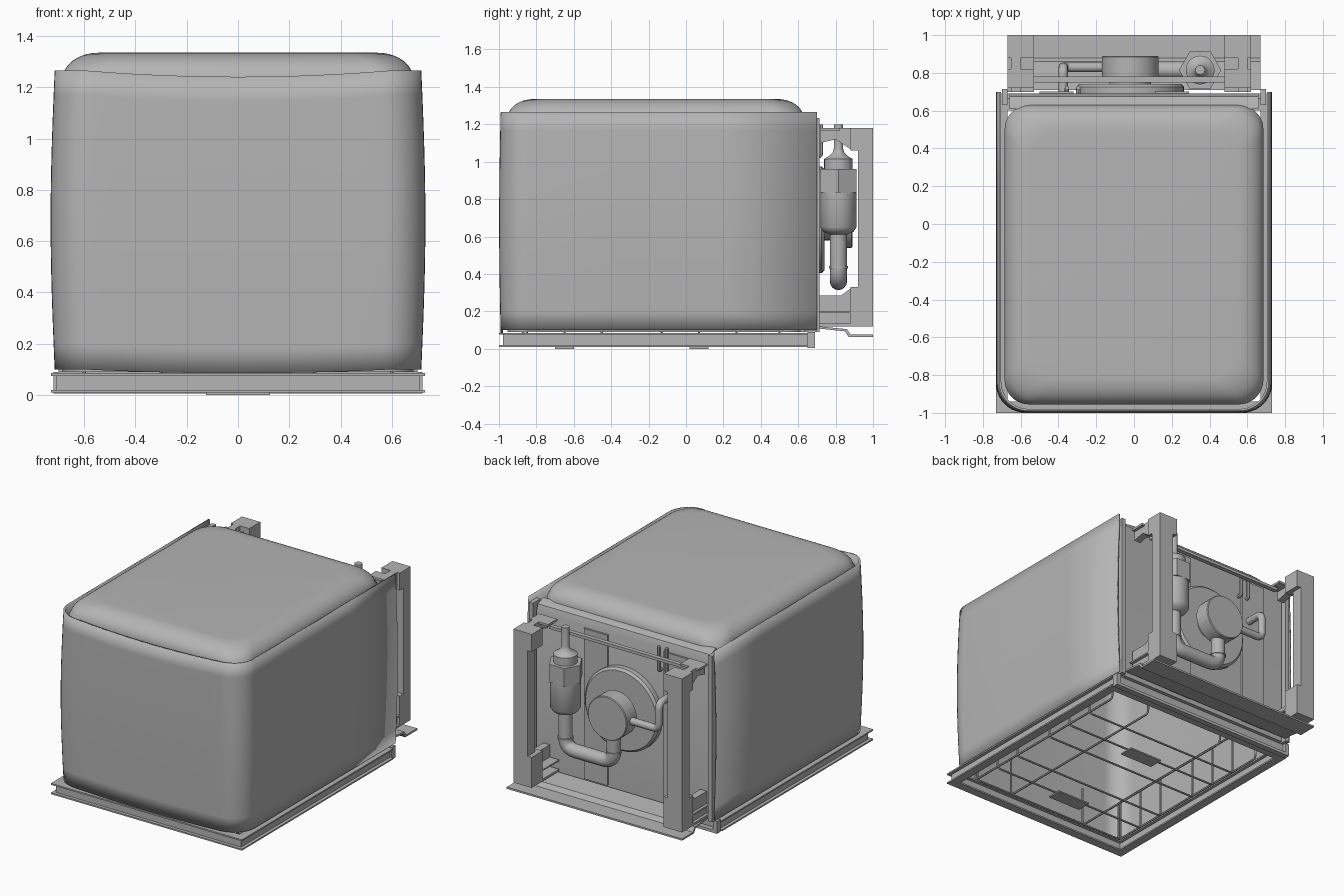
import bpy, bmesh, math
from mathutils import Vector, Matrix

if "Cube" in bpy.data.objects:
    bpy.data.objects.remove(bpy.data.objects["Cube"], do_unlink=True)

GREY = (0.46, 0.46, 0.46, 1)
metal = bpy.data.materials.new("grey_metal")
metal.use_nodes = True
metal.diffuse_color = GREY
metal.node_tree.nodes["Principled BSDF"].inputs["Base Color"].default_value = GREY


def finish(bm, name, angle=35):
    bmesh.ops.recalc_face_normals(bm, faces=bm.faces)
    me = bpy.data.meshes.new(name)
    bm.to_mesh(me)
    bm.free()
    me.shade_smooth()
    me.set_sharp_from_angle(angle=math.radians(angle))
    me.materials.append(metal)
    ob = bpy.data.objects.new(name, me)
    bpy.context.collection.objects.link(ob)
    return ob


def add_box(bm, x, y, z):
    size = (x[1] - x[0], y[1] - y[0], z[1] - z[0])
    mid = ((x[0] + x[1]) / 2, (y[0] + y[1]) / 2, (z[0] + z[1]) / 2)
    bmesh.ops.create_cube(bm, size=1, matrix=Matrix.Translation(mid) @ Matrix.Diagonal((*size, 1)))


def boxes(name, *specs):
    bm = bmesh.new()
    for spec in specs:
        add_box(bm, *spec)
    return finish(bm, name)


def loft(name, rings, closed=True, cap=False):
    bm = bmesh.new()
    rows = [[bm.verts.new(p) for p in ring] for ring in rings]
    n = len(rows[0])
    for a, b in zip(rows, rows[1:]):
        for i in range(n if closed else n - 1):
            j = (i + 1) % n
            bm.faces.new((a[i], a[j], b[j], b[i]))
    if cap:
        bm.faces.new(rows[-1])
    return finish(bm, name)


def prism(name, profile, x0, x1):
    """Extrude a y-z profile along x."""
    bm = bmesh.new()
    face = bm.faces.new([bm.verts.new((x0, y, z)) for y, z in profile])
    ext = bmesh.ops.extrude_face_region(bm, geom=[face])["geom"]
    bmesh.ops.translate(bm, vec=(x1 - x0, 0, 0), verts=[v for v in ext if isinstance(v, bmesh.types.BMVert)])
    return finish(bm, name)


def lathe(name, profile, origin, axis="Z", segs=32):
    """Turn a (radius, height) profile around an axis through origin."""
    rings = []
    for r, h in profile:
        ring = []
        for i in range(segs):
            a = math.tau * i / segs
            p = Vector((r * math.cos(a), r * math.sin(a), h))
            if axis == "Y":
                p = Vector((p.x, p.z, -p.y))
            ring.append(p + Vector(origin))
        rings.append(ring)
    return loft(name, rings, cap=True)


def pipe(name, points, radius, bend=0.0, res=4):
    """Round pipe along a path with rounded corners."""
    pts = [Vector(p) for p in points]
    path = [pts[0]]
    for a, b, c in zip(pts, pts[1:], pts[2:]):
        p, q = b + (a - b).normalized() * bend, b + (c - b).normalized() * bend
        steps = 6 if bend else 0
        for i in range(steps + 1):
            t = i / steps if steps else 0
            path.append(p * (1 - t) ** 2 + b * 2 * t * (1 - t) + q * t * t)
    path.append(pts[-1])
    cu = bpy.data.curves.new(name, "CURVE")
    cu.dimensions = "3D"
    cu.bevel_depth, cu.bevel_resolution, cu.use_fill_caps = radius, res, True
    sp = cu.splines.new("POLY")
    sp.points.add(len(path) - 1)
    for s, p in zip(sp.points, path):
        s.co = (*p, 1)
    temp = bpy.data.objects.new(name + "_path", cu)
    bm = bmesh.new()
    me = bpy.data.meshes.new_from_object(temp)
    bm.from_mesh(me)
    bpy.data.objects.remove(temp)
    bpy.data.meshes.remove(me)
    return finish(bm, name)


def rounded_rect(w, y0, y1, r, z, n=10):
    ring = []
    for cx, cy, start in ((w - r, y1 - r, 0), (r - w, y1 - r, 90), (r - w, y0 + r, 180), (w - r, y0 + r, 270)):
        for i in range(n + 1):
            a = math.radians(start + 90 * i / n)
            ring.append((cx + r * math.cos(a), cy + r * math.sin(a), z))
    return ring


# Inner tub: open below, soft rounded lid
rings = [rounded_rect(0.685, -0.955, 0.63, 0.13, z) for z in (0.09, 1.23)]
for i in range(1, 11):
    a = math.radians(9 * i)
    d = 0.14 * (1 - math.cos(a))
    rings.append(rounded_rect(0.685 - d, -0.955 + d, 0.63 - d, 0.15, 1.23 + 0.105 * math.sin(a)))
loft("tub", rings, cap=True)


# Outer wrap: bowed sheet round the front and sides
def wrap_ring(t):
    bulge = 0.016 * math.sin(math.pi * t)
    w, front, r = 0.709 + bulge, -0.985 - bulge * 0.5, 0.15
    plan = [(w, 0.70), (w, 0.2), (w, -0.4)]
    plan += [(w - r + r * math.cos(a), front + r - r * math.sin(a)) for a in (math.pi / 20 * i for i in range(11))]
    plan += [((w - r) * (1 - i / 6), front) for i in range(1, 6)]
    plan += [(0, front)] + [(-x, y) for x, y in reversed(plan)]
    ring = []
    for x, y in plan:
        dip = max(0, 1 - (x / 0.6) ** 2) if y < -0.9 else 0
        low, high = 0.1 - 0.015 * dip, 1.266 - 0.025 * dip
        ring.append((x, y, low + (high - low) * t))
    return ring


wrap = loft("outer_wrap", [wrap_ring(i / 12) for i in range(13)], closed=False)
sheet = wrap.modifiers.new("thickness", "SOLIDIFY")
sheet.thickness = 0.012
sheet.offset = 0

# Back panel with shoulder and shallow ribs
prism("back_panel", [(0.61, 0.09), (0.69, 0.09), (0.69, 1.17), (0.675, 1.22), (0.62, 1.24), (0.61, 1.24)], -0.66, 0.66)
boxes("back_panel_ribs", *[((x - 0.09, x + 0.09), (0.68, 0.702), (0.12, 1.16)) for x in (-0.41, 0.2)])
boxes("side_flanges", *[((min(s * 0.67, s * 0.70), max(s * 0.67, s * 0.70)), (0.63, 0.715), (0.09, 1.235)) for s in (-1, 1)])

# Base frame: channel section rails
rails = []
for z, out, inn in (((0.01, 0.02), 0.73, 0.67), ((0.075, 0.085), 0.73, 0.67), ((0.01, 0.085), 0.708, 0.69)):
    e = 0.73 - out
    rails += [((-out, -inn), (-1 + e, 0.65), z), ((inn, out), (-1 + e, 0.65), z),
              ((-out, out), (-1 + e, -0.27 - inn), z), ((-out, out), (0.6, 0.65), z)]
boxes("base_frame", *rails)
boxes("rear_sill", ((-0.70, 0.70), (0.65, 0.665), (0.03, 0.09)), ((-0.72, 0.72), (0.65, 0.69), (0.005, 0.025)),
      ((-0.72, -0.69), (0.65, 0.69), (0.01, 0.09)), ((0.69, 0.72), (0.65, 0.69), (0.01, 0.09)))

# Wire rack and its two pads
for k, y in enumerate((-0.65, 0.07)):
    boxes(f"rack_pad_{k}", ((-0.125, 0.125), (y - 0.05, y + 0.05), (0.0, 0.009)))
    for j, dy in enumerate((-0.2, 0, 0.2)):
        pipe(f"rack_cross_wire_{k}_{j}", [(-0.6, y + dy, 0.3), (-0.6, y + dy, 0.02), (0.6, y + dy, 0.02), (0.6, y + dy, 0.3)], 0.007, 0.03, 1)
for k, x in enumerate((-0.6, -0.3, 0.3, 0.6)):
    pipe(f"rack_long_wire_{k}", [(x, -0.87, 0.3), (x, -0.87, 0.028), (x, 0.5, 0.028), (x, 0.5, 0.3)], 0.007, 0.03, 1)
for k, x in enumerate((-0.6, 0.6)):
    pipe(f"rack_top_wire_{k}", [(x, -0.87, 0.3), (x, 0.5, 0.3)], 0.007, 0, 1)

# Rear carrier: two posts with arms, sill and crossbar
for name, s, cx in (("left", 1, 0.55), ("right", -1, -0.6)):
    def span(a, b):
        return tuple(sorted((cx + s * a, cx + s * b)))
    boxes(name + "_carrier_post",
          (span(-0.04, 0.07), (0.92, 1.0), (0.2, 1.08)),
          (span(-0.07, 0.07), (0.88, 1.0), (1.06, 1.18)), (span(-0.07, 0.07), (0.88, 1.0), (0.12, 0.33)))
    prism(name + "_top_arm", [(0.72, 1.1), (0.8, 1.12), (0.89, 1.06), (0.89, 1.18), (0.72, 1.18)], *span(0.0, 0.05))
    prism(name + "_bottom_arm", [(0.70, 0.12), (0.89, 0.12), (0.89, 0.33), (0.83, 0.285), (0.70, 0.285)], *span(0.0, 0.05))
    boxes(name + "_arm_plates", (span(-0.07, 0.07), (0.72, 0.82), (1.165, 1.18)),
          (span(-0.07, 0.07), (0.70, 0.89), (0.12, 0.135)), (span(-0.07, 0.07), (0.70, 0.89), (0.19, 0.2)))
prism("carrier_sill", [(0.71, 0.12), (0.86, 0.105), (0.88, 0.075), (1.0, 0.075), (1.0, 0.063),
                       (0.87, 0.063), (0.85, 0.093), (0.71, 0.108)], -0.67, 0.67)
boxes("carrier_crossbar", ((-0.55, 0.5), (0.75, 0.78), (1.13, 1.15)))

# Pump: mounting disc and motor can
lathe("pump_disc", [(0, 0), (0.285, 0), (0.285, 0.035), (0.27, 0.05), (0, 0.05)], (-0.02, 0.69, 0.69), "Y", 48)
lathe("pump_motor", [(0.11, 0), (0.11, 0.04), (0.15, 0.04), (0.15, 0.145), (0.145, 0.15), (0, 0.15)], (-0.02, 0.74, 0.69), "Y", 40)

# Filter bottle with hexagonal nut, cap and stem
fx, fy = 0.35, 0.815
lathe("filter_body", [(0.045, 0.61), (0.08, 0.625), (0.097, 0.65), (0.097, 0.84), (0, 0.84)], (fx, fy, 0))
lathe("filter_nut", [(0, 0.835), (0.112, 0.835), (0.112, 0.96), (0, 0.96)], (fx, fy, 0), segs=6)
lathe("filter_cap", [(0.076, 0.95), (0.076, 1.015), (0.05, 1.03), (0.03, 1.05), (0.025, 1.07), (0.025, 1.2), (0, 1.2)], (fx, fy, 0))

# Pipes: suction bend, its collars, return line and sensor pins
pipe("suction_pipe", [(fx, fy, 0.63), (fx, fy, 0.36), (-0.02, fy, 0.36), (-0.02, fy, 0.56)], 0.046, 0.08, 6)
for k, x in enumerate((fx, -0.02)):
    lathe(f"pipe_collar_{k}", [(0, 0), (0.051, 0), (0.051, 0.012), (0, 0.012)], (x, fy, 0.43))
pipe("return_pipe", [(-0.15, 0.83, 0.69), (-0.375, 0.83, 0.69), (-0.375, 0.83, 0.87), (-0.375, 0.68, 0.87)], 0.025, 0.045)
for k, x in enumerate((-0.295, -0.355)):
    pipe(f"sensor_pin_{k}", [(x, 0.68, 1.03), (x, 0.72, 1.03), (x, 0.72, 1.2)], 0.012, 0.015, 2)
